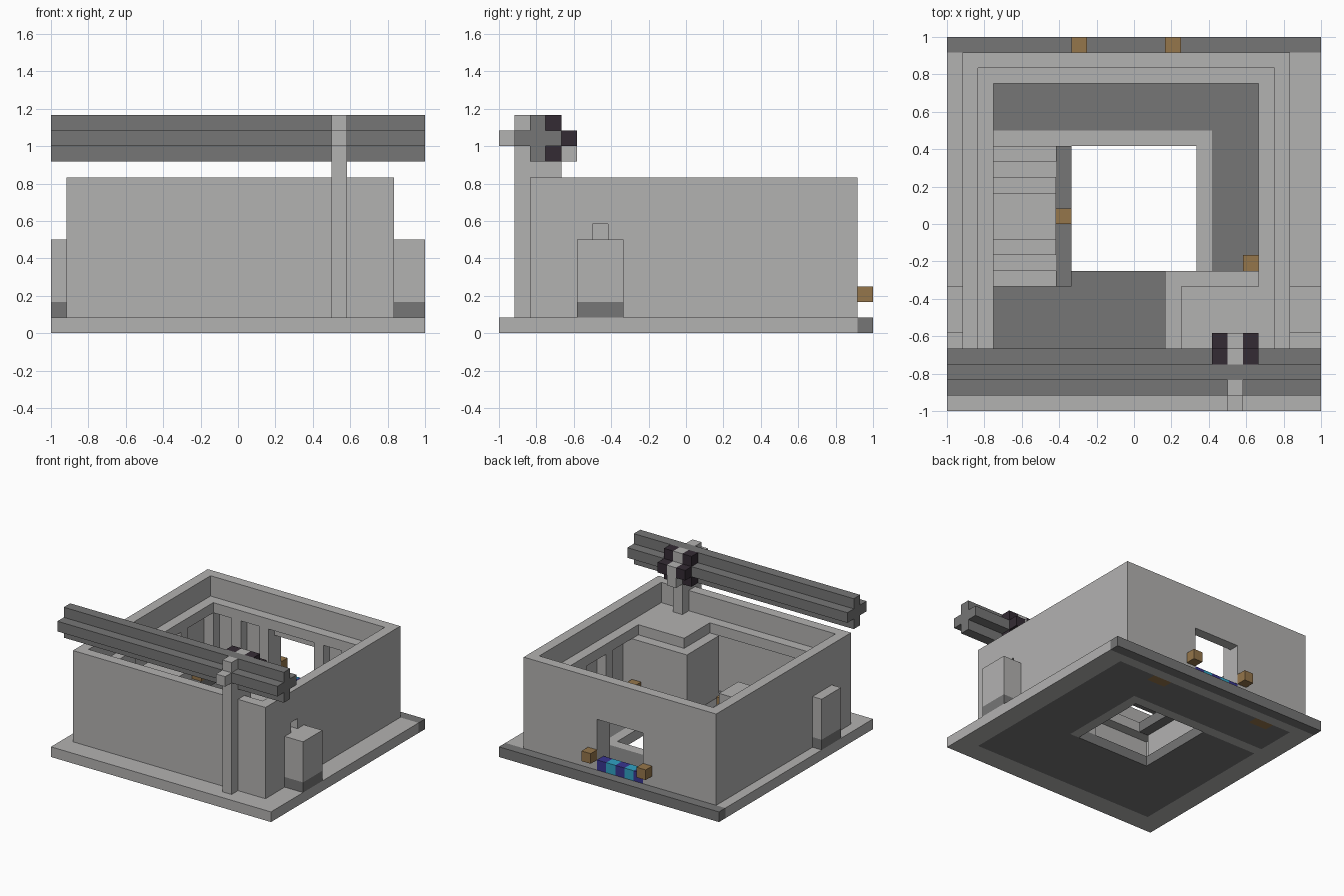
import bpy
import bmesh
from mathutils import Vector

cube = bpy.data.objects.get("Cube")
if cube:
    bpy.data.objects.remove(cube, do_unlink=True)

U = 1 / 12  # one grid block


def material(name, color):
    m = bpy.data.materials.new(name)
    m.use_nodes = True
    rgba = (*color, 1)
    m.diffuse_color = rgba
    m.node_tree.nodes["Principled BSDF"].inputs["Base Color"].default_value = rgba
    return m


LIGHT = material("light stone", (0.45, 0.445, 0.44))
DARK = material("dark stone", (0.18, 0.18, 0.18))
BROWN = material("brown wood", (0.30, 0.18, 0.07))
PURPLE = material("dark plum", (0.034, 0.024, 0.034))
CYAN = material("cyan glaze", (0.03, 0.36, 0.55))
INDIGO = material("indigo glaze", (0.04, 0.035, 0.28))


def finish(name, bm, mat):
    bmesh.ops.recalc_face_normals(bm, faces=bm.faces)
    me = bpy.data.meshes.new(name)
    bm.to_mesh(me)
    bm.free()
    me.materials.append(mat)
    ob = bpy.data.objects.new(name, me)
    bpy.context.collection.objects.link(ob)
    return ob


def boxes(name, mat, *spans):
    """Each span is x0, x1, y0, y1, z0, z1 in blocks, counted from the front right corner."""
    bm = bmesh.new()
    for x0, x1, y0, y1, z0, z1 in spans:
        size = Vector((x1 - x0, y1 - y0, z1 - z0)) * U
        mid = Vector((x0 + x1 - 24, y0 + y1 - 24, z0 + z1)) * U / 2
        for v in bmesh.ops.create_cube(bm, size=1)["verts"]:
            v.co = v.co * size + mid
    return finish(name, bm, mat)


def ring(x0, x1, y0, y1, z0, z1, t=1):
    """Four spans making a square frame."""
    return [(x0, x1, y0, y0 + t, z0, z1), (x0, x1, y1 - t, y1, z0, z1),
            (x0, x0 + t, y0 + t, y1 - t, z0, z1), (x1 - t, x1, y0 + t, y1 - t, z0, z1)]


# Base slab: pale border, dark back edge, dark floor around the square shaft
boxes("base_border", LIGHT, (0, 24, 0, 2, 0, 1), (0, 24, 22, 23, 0, 1),
      (0, 2, 2, 22, 0, 1), (22, 24, 2, 22, 0, 1))
boxes("base_back_edge", DARK, (0, 24, 23, 24, 0, 1))
boxes("floor", DARK, (2, 22, 2, 9, 0, 1), (2, 8, 9, 17, 0, 1), (17, 22, 9, 18, 0, 1),
      (2, 22, 18, 21, 0, 1), (2, 4, 21, 22, 0, 1), (6, 16, 21, 22, 0, 1), (18, 22, 21, 22, 0, 1))
boxes("floor_wood", BROWN, (4, 6, 21, 22, 0, 1), (16, 18, 21, 22, 0, 1))
boxes("shaft_rim", LIGHT, (2, 17, 17, 18, 0, 1), (16, 17, 9, 17, 0, 1))

# Outer walls, with a back window and a small opening on the left
boxes("front_wall", LIGHT, (1, 22, 2, 3, 1, 10))
boxes("right_wall", LIGHT, (1, 2, 3, 22, 1, 10))
boxes("left_wall", LIGHT, (21, 22, 3, 6, 1, 10), (21, 22, 7, 22, 1, 10),
      (21, 22, 6, 7, 1, 6), (21, 22, 6, 7, 7, 10))
boxes("back_wall", LIGHT, (1, 9, 22, 23, 1, 10), (14, 22, 22, 23, 1, 10), (9, 14, 22, 23, 6, 10))

# Inner ledge carried by pillars
boxes("inner_ledge", LIGHT, *ring(2, 21, 3, 22, 7, 8))
pillars = []
for i in (2, 5, 8, 14, 17, 20):
    pillars.append((i, i + 1, 21, 22, 1, 7))
for j in (3, 8, 12, 16):
    pillars += [(2, 3, j, j + 1, 1, 7), (20, 21, j, j + 1, 1, 7)]
boxes("inner_pillars", LIGHT, *pillars)

# Window sill tiles and the wooden blocks beside them
for i in range(9, 14):
    boxes("sill_tile", CYAN if i % 2 == 0 else INDIGO, (i, i + 1, 22, 23, 1, 2))
boxes("window_blocks", BROWN, (8, 9, 23, 24, 2, 3), (14, 15, 23, 24, 2, 3))

# Side buttresses with dark feet
for side, x0, x1 in (("right", 0, 1), ("left", 22, 24)):
    boxes(side + "_buttress", LIGHT, (x0, x1, 5, 8, 2, 6))
    boxes(side + "_buttress_foot", DARK, (x0, x1, 5, 8, 1, 2))

# Inner chamber with a raised top
boxes("chamber", LIGHT, (14, 20, 4, 9, 1, 7))
boxes("chamber_top", LIGHT, (15, 20, 4, 8, 7, 8))
boxes("chamber_block", BROWN, (19, 20, 9, 10, 1, 3))

# Double stair, its rail and the block on it
steps = [(3, 7, 11, 14, 1, 7)]
for k in range(3):
    steps += [(3, 7, 8 + k, 9 + k, 1, 4 + k), (3, 7, 16 - k, 17 - k, 1, 4 + k)]
boxes("stair", LIGHT, *steps)
boxes("stair_rail", DARK, (7, 8, 8, 17, 4, 5))
boxes("rail_block", BROWN, (7, 8, 12, 13, 5, 6))

# Long beam with a plus-shaped section
bm = bmesh.new()
plus = [(2, 11), (3, 11), (3, 12), (4, 12), (4, 13), (3, 13),
        (3, 14), (2, 14), (2, 13), (1, 13), (1, 12), (2, 12)]
face = bm.faces.new([bm.verts.new((-1, y * U - 1, z * U)) for y, z in plus])
moved = bmesh.ops.extrude_face_region(bm, geom=[face])["geom"]
bmesh.ops.translate(bm, vec=(2, 0, 0), verts=[v for v in moved if isinstance(v, bmesh.types.BMVert)])
bm.faces.new([v for v in face.verts]) if not face.is_valid else None
finish("beam", bm, DARK)

# Post and clasp holding the beam
boxes("post", LIGHT, (18, 19, 1, 2, 1, 12), (18, 19, 1, 2, 13, 14), (18, 19, 0, 1, 12, 13),
      (18, 19, 2, 4, 10, 11), (18, 19, 3, 4, 8, 10))
boxes("clasp", LIGHT, (18, 19, 3, 4, 11, 12), (18, 19, 3, 4, 13, 14), (18, 19, 4, 5, 11, 13))
clamps = []
for x in (17, 19):
    clamps += [(x, x + 1, 3, 4, 11, 12), (x, x + 1, 3, 4, 13, 14), (x, x + 1, 4, 5, 12, 13)]
boxes("clamps", PURPLE, *clamps)
